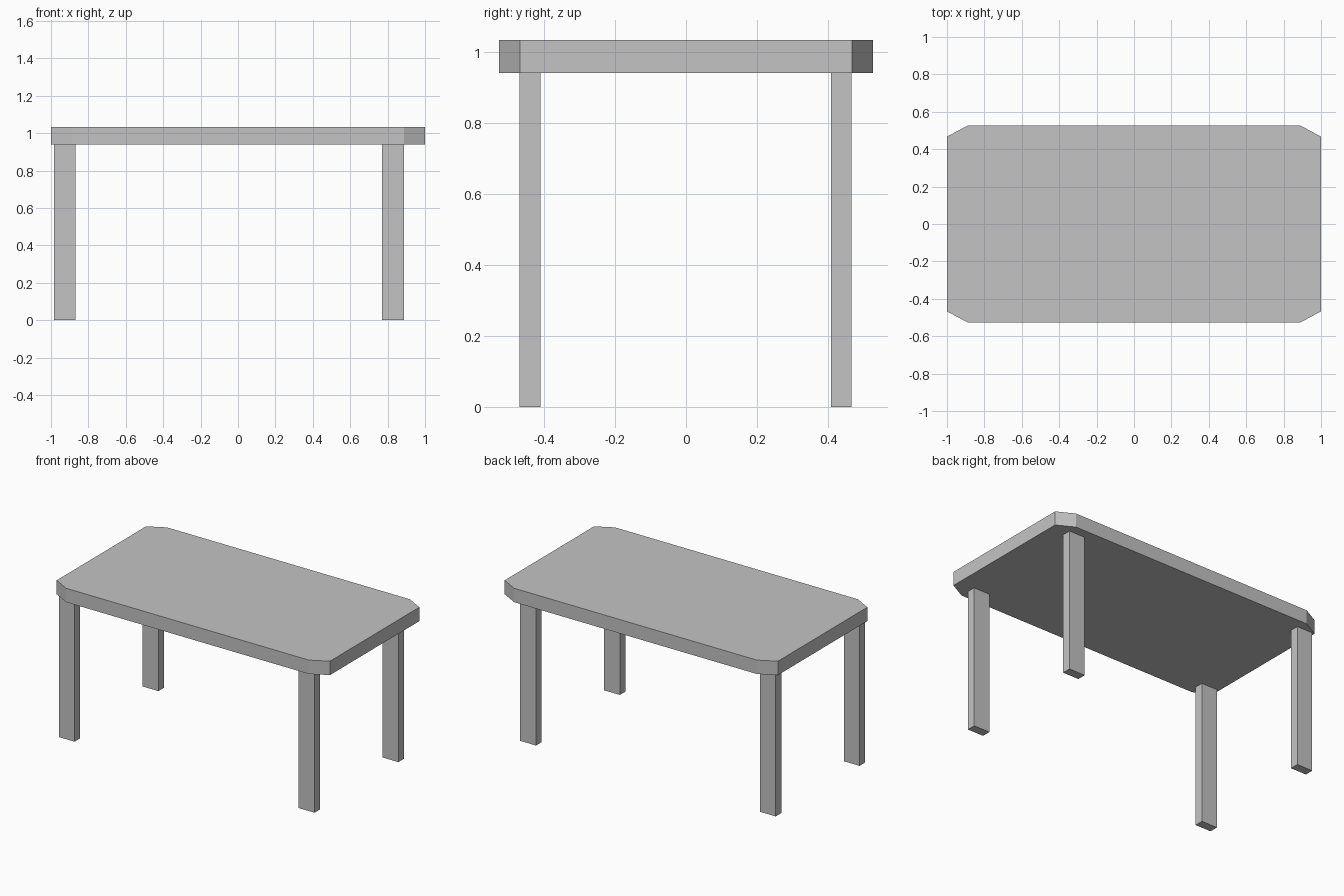
import bpy
import bmesh

cube = bpy.data.objects.get("Cube")
if cube:
    bpy.data.objects.remove(cube, do_unlink=True)

grey = bpy.data.materials.new("plain_grey")
grey.use_nodes = True
colour = (0.55, 0.55, 0.55, 1)
grey.diffuse_color = colour
grey.node_tree.nodes["Principled BSDF"].inputs["Base Color"].default_value = colour


def prism(name, outline, z0, z1):
    """Extrude a flat outline from z0 up to z1."""
    bm = bmesh.new()
    base = bm.faces.new([bm.verts.new((x, y, z0)) for x, y in outline])
    top = bmesh.ops.extrude_face_region(bm, geom=[base], use_keep_orig=True)
    verts = [v for v in top["geom"] if isinstance(v, bmesh.types.BMVert)]
    bmesh.ops.translate(bm, verts=verts, vec=(0, 0, z1 - z0))
    bmesh.ops.recalc_face_normals(bm, faces=bm.faces)
    mesh = bpy.data.meshes.new(name)
    bm.to_mesh(mesh)
    bm.free()
    mesh.materials.append(grey)
    obj = bpy.data.objects.new(name, mesh)
    bpy.context.collection.objects.link(obj)
    return obj


# Table top: rectangle with clipped corners
half_x, half_y, cut_x, cut_y = 1.0, 0.527, 0.112, 0.06
quarter = [(half_x, half_y - cut_y), (half_x - cut_x, half_y)]
outline = []
for sx, sy in ((1, 1), (-1, 1), (-1, -1), (1, -1)):
    corner = [(sx * x, sy * y) for x, y in quarter]
    outline += corner if sx * sy > 0 else corner[::-1]
leg_top, table_top = 0.94, 1.032
prism("table_top", outline, leg_top, table_top)

# Four legs: the right pair sits closer to the edge than the left pair
for side, x0, x1 in (("right", -0.983, -0.868), ("left", 0.771, 0.888)):
    for end, y0, y1 in (("front", -0.468, -0.41), ("back", 0.408, 0.466)):
        prism(f"{end}_{side}_leg", [(x0, y0), (x1, y0), (x1, y1), (x0, y1)], 0, leg_top)
